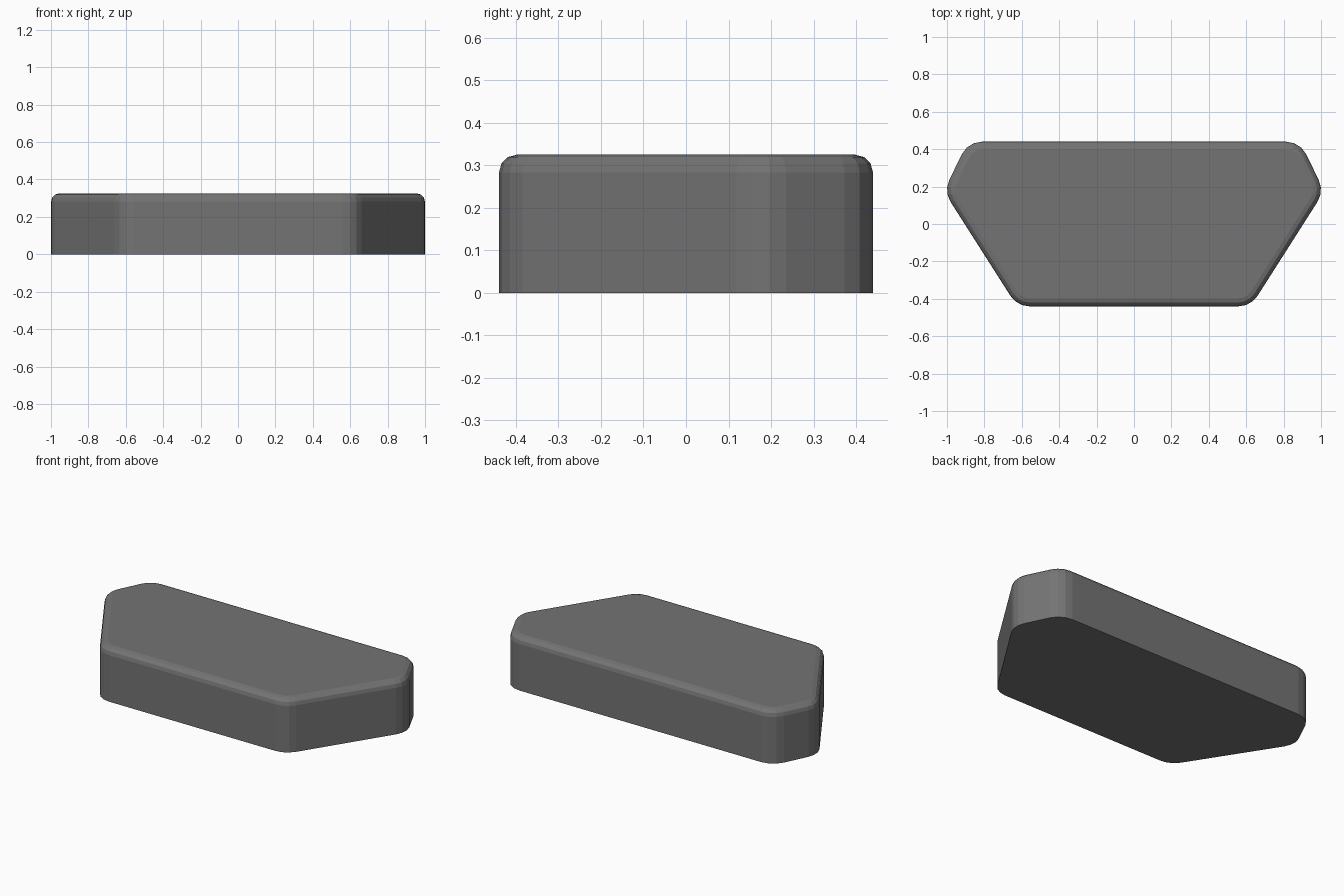
import bpy, bmesh, math
from mathutils import Vector

if "Cube" in bpy.data.objects:
    bpy.data.objects.remove(bpy.data.objects["Cube"])

HEIGHT, CORNER_R, EDGE_R = 0.325, 0.12, 0.042
CORNER_STEPS, EDGE_STEPS = 3, 3

# Sharp outline of the slab, right half mirrored to the left, counter-clockwise
right = [Vector((0.625, -0.44)), Vector((1.017, 0.175)), Vector((0.888, 0.44))]
outline = right + [Vector((-p.x, p.y)) for p in reversed(right)]


def rounded_corners(points):
    """Centre and outward arc directions for each rounded corner."""
    corners = []
    for i, p in enumerate(points):
        a = (p - points[i - 1]).normalized()
        b = (points[(i + 1) % len(points)] - p).normalized()
        turn = a.angle(b)
        centre = p - a * CORNER_R * math.tan(turn / 2) + Vector((-a.y, a.x)) * CORNER_R
        start = math.atan2(-a.x, a.y)
        angles = [start + turn * k / CORNER_STEPS for k in range(CORNER_STEPS + 1)]
        corners.append((centre, angles))
    return corners


corners = rounded_corners(outline)
bm = bmesh.new()


def ring(inset, z):
    r = CORNER_R - inset
    return [bm.verts.new((c.x + r * math.cos(t), c.y + r * math.sin(t), z))
            for c, angles in corners for t in angles]


# Straight wall, then a rounded top edge
rings = [ring(0, 0)]
for k in range(EDGE_STEPS + 1):
    t = math.pi / 2 * k / EDGE_STEPS
    rings.append(ring(EDGE_R * (1 - math.cos(t)), HEIGHT - EDGE_R * (1 - math.sin(t))))
for lo, hi in zip(rings, rings[1:]):
    n = len(lo)
    for i in range(n):
        j = (i + 1) % n
        bm.faces.new((lo[i], lo[j], hi[j], hi[i]))

# Flat underside and top
bm.faces.new(list(reversed(rings[0])))
bm.faces.new(rings[-1])

mesh = bpy.data.meshes.new("rounded_slab")
bm.to_mesh(mesh)
bm.free()
slab = bpy.data.objects.new("rounded_slab", mesh)
bpy.context.collection.objects.link(slab)

# Dark grey finish
dark = bpy.data.materials.new("dark_grey")
dark.diffuse_color = (0.175, 0.175, 0.175, 1)
dark.use_nodes = True
dark.node_tree.nodes["Principled BSDF"].inputs["Base Color"].default_value = dark.diffuse_color
mesh.materials.append(dark)
